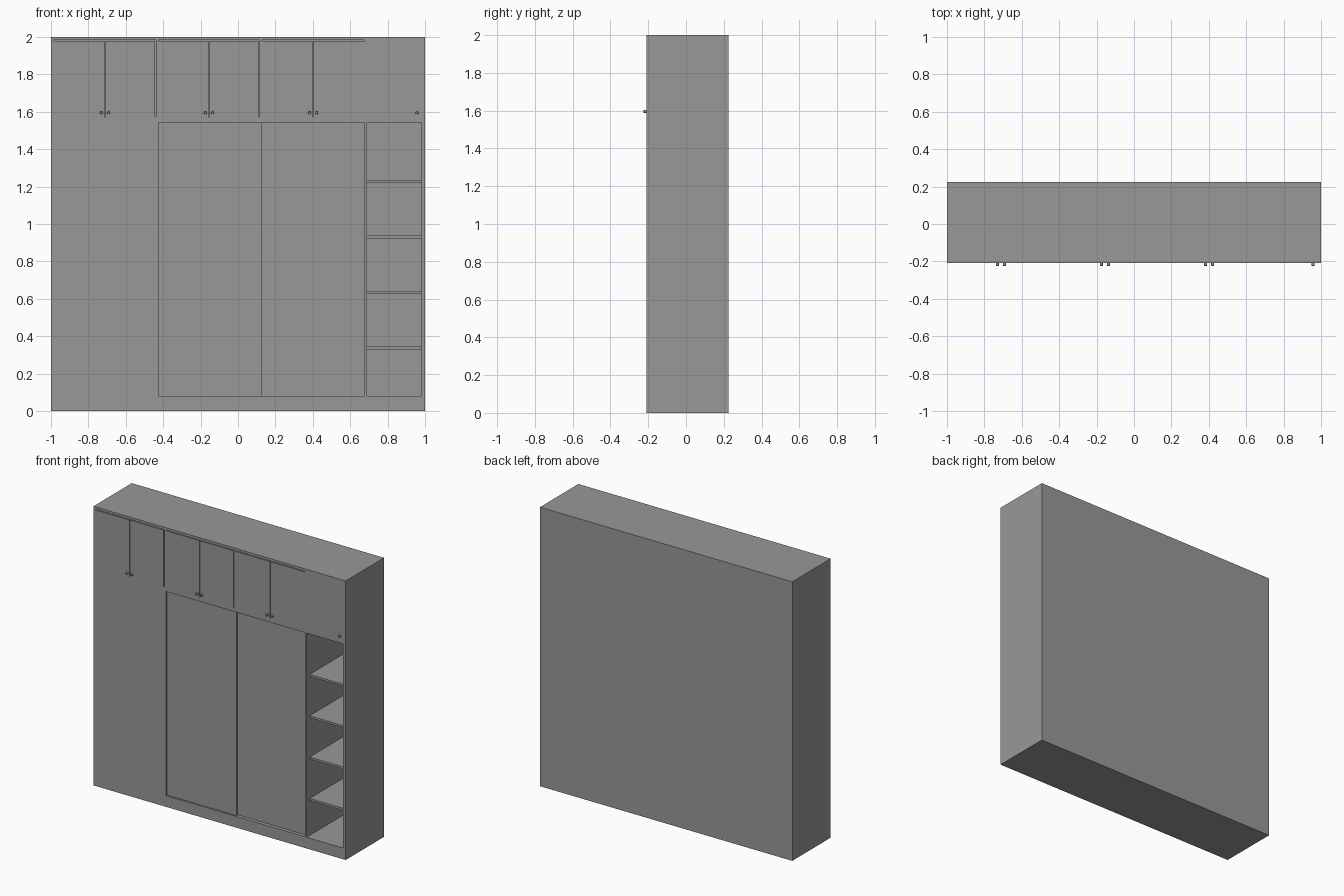
import bpy, bmesh, math

if "Cube" in bpy.data.objects:
    bpy.data.objects.remove(bpy.data.objects["Cube"])

FRONT, BACK = -0.209, 0.225

grey = bpy.data.materials.new("dark_grey")
grey.diffuse_color = (0.316, 0.316, 0.316, 1)
grey.use_nodes = True
grey.node_tree.nodes["Principled BSDF"].inputs["Base Color"].default_value = grey.diffuse_color


def add_object(name, bm):
    me = bpy.data.meshes.new(name)
    bm.to_mesh(me)
    bm.free()
    me.materials.append(grey)
    ob = bpy.data.objects.new(name, me)
    bpy.context.collection.objects.link(ob)
    return ob


def box(name, x0, x1, y0, y1, z0, z1):
    bm = bmesh.new()
    bmesh.ops.create_cube(bm, size=1)
    for v in bm.verts:
        v.co = ((x0 + x1) / 2 + v.co.x * (x1 - x0),
                (y0 + y1) / 2 + v.co.y * (y1 - y0),
                (z0 + z1) / 2 + v.co.z * (z1 - z0))
    return add_object(name, bm)


def knob(name, x, z):
    # Turned knob: short rounded cylinder, lathed around the y axis
    profile = [(0.008, FRONT + 0.001), (0.008, -0.223), (0.006, -0.225), (0, -0.225)]
    bm = bmesh.new()
    vs = [bm.verts.new((x + r, y, z)) for r, y in profile]
    edges = [bm.edges.new(p) for p in zip(vs, vs[1:])]
    bmesh.ops.spin(bm, geom=vs + edges, cent=(x, 0, z), axis=(0, 1, 0),
                   angle=2 * math.pi, steps=16)
    bmesh.ops.remove_doubles(bm, verts=bm.verts, dist=1e-5)
    bmesh.ops.recalc_face_normals(bm, faces=bm.faces)
    ob = add_object(name, bm)
    bpy.context.view_layer.objects.active = ob
    ob.select_set(True)
    bpy.ops.object.shade_smooth_by_angle(angle=math.radians(35))
    ob.select_set(False)


# Carcass
INNER = BACK - 0.005
box("left_side", -1, -0.985, FRONT, INNER, 0, 2)
box("right_side", 0.98, 1, FRONT, INNER, 0, 2)
box("back_panel", -1, 1, INNER, BACK, 0, 2)
box("top_board", -0.985, 0.98, FRONT, INNER, 1.983, 2)
box("plinth", -0.985, 0.98, FRONT, INNER, 0, 0.08)
box("middle_board", -0.985, 0.98, FRONT, INNER, 1.543, 1.573)

# Vertical dividers
for i, x in enumerate((-0.438, 0.676)):
    box(f"lower_divider_{i}", x, x + 0.014, FRONT, INNER, 0.08, 1.543)
for i, x in enumerate((-0.438, 0.114, 0.676)):
    box(f"upper_divider_{i}", x, x + 0.014, FRONT, INNER, 1.573, 1.983)

# Upper doors, a pair per bay and a single one on the right
GAP = 0.005
bays = [(-0.985, -0.712, -0.438), (-0.424, -0.156, 0.114), (0.128, 0.402, 0.676)]
for i, (a, m, b) in enumerate(bays):
    end = b - (GAP if i < 2 else 0)
    box(f"upper_door_left_{i}", a, m - GAP / 2, FRONT, FRONT + 0.015, 1.573, 1.978)
    box(f"upper_door_right_{i}", m + GAP / 2, end, FRONT, FRONT + 0.015, 1.573, 1.978)
    for side in (-1, 1):
        knob(f"knob_{i}_{side}", m + side * 0.019, 1.595)
box("upper_door_single", 0.69, 0.98, FRONT, FRONT + 0.015, 1.573, 1.983)
knob("knob_single", 0.957, 1.595)

# Lower doors: flush on the left, two sliding doors on staggered tracks
box("hinged_door", -0.985, -0.438, FRONT, FRONT + 0.015, 0.08, 1.543)
box("sliding_door_left", -0.424, 0.126, FRONT + 0.012, FRONT + 0.026, 0.08, 1.543)
box("sliding_door_right", 0.115, 0.676, FRONT + 0.026, FRONT + 0.04, 0.08, 1.543)

# Open shelves, set back a little
for i in range(4):
    z = 0.33 + i * 0.2963
    box(f"shelf_{i}", 0.69, 0.98, FRONT + 0.035, INNER, z, z + 0.015)
